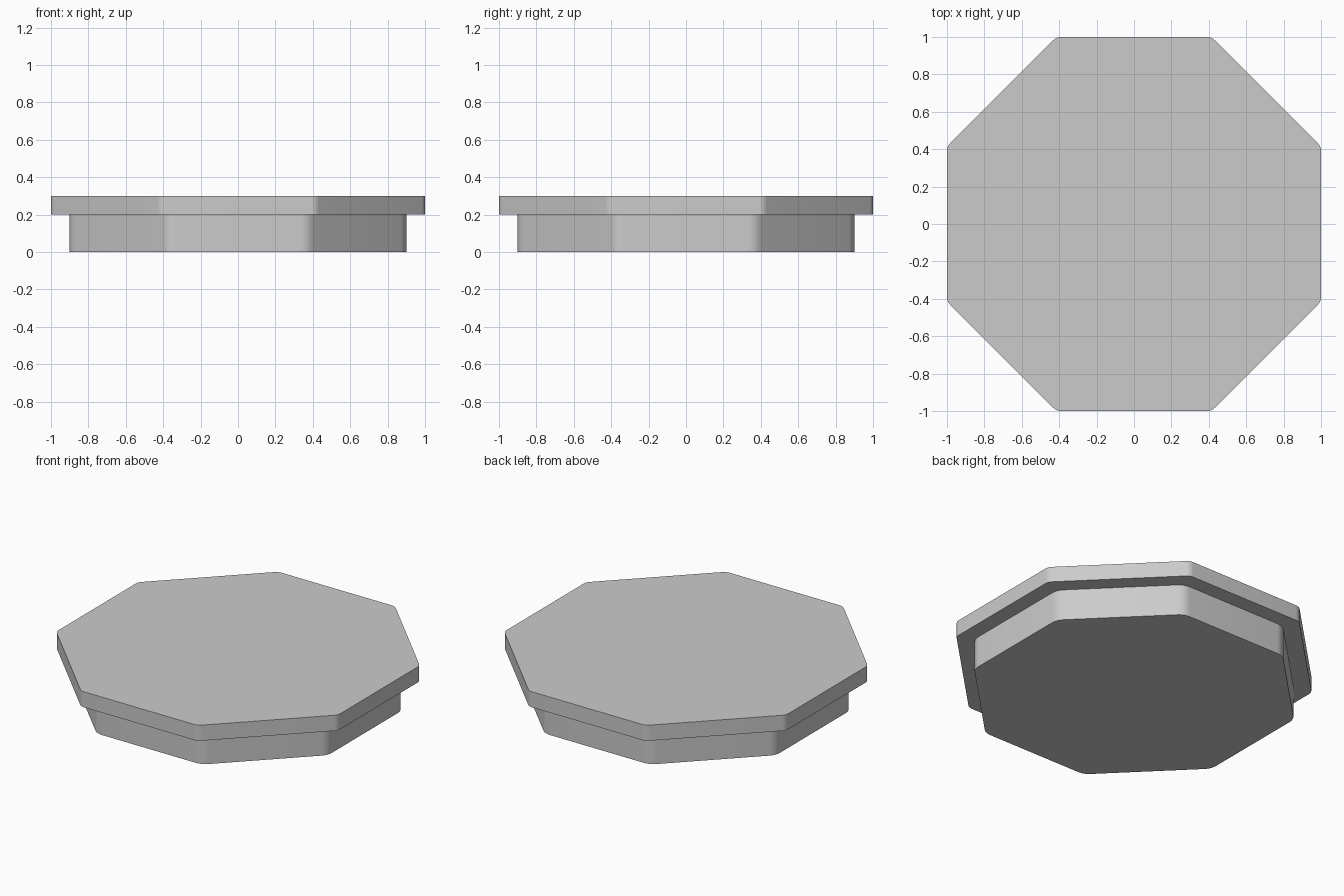
import bpy
import bmesh
from math import cos, sin, pi, radians

if "Cube" in bpy.data.objects:
    bpy.data.objects.remove(bpy.data.objects["Cube"], do_unlink=True)

grey = bpy.data.materials.new("plain grey")
grey.use_nodes = True
colour = (0.6, 0.6, 0.6, 1)
grey.diffuse_color = colour
grey.node_tree.nodes["Principled BSDF"].inputs["Base Color"].default_value = colour


def rounded_octagon(name, apothem, fillet, bottom, top, steps=6):
    """Extruded octagon whose upright corners are rounded."""
    bm = bmesh.new()
    reach = (apothem - fillet) / cos(pi / 8)
    ring = []
    for corner in range(8):
        middle = pi / 8 + corner * pi / 4
        for i in range(steps + 1):
            a = middle + (i / steps - 0.5) * pi / 4
            ring.append(bm.verts.new((reach * cos(middle) + fillet * cos(a),
                                      reach * sin(middle) + fillet * sin(a), bottom)))
    base = bm.faces.new(ring)
    raised = bmesh.ops.extrude_face_region(bm, geom=[base], use_keep_orig=True)
    verts = [g for g in raised["geom"] if isinstance(g, bmesh.types.BMVert)]
    bmesh.ops.translate(bm, verts=verts, vec=(0, 0, top - bottom))
    bmesh.ops.recalc_face_normals(bm, faces=bm.faces)
    mesh = bpy.data.meshes.new(name)
    bm.to_mesh(mesh)
    bm.free()
    mesh.materials.append(grey)
    obj = bpy.data.objects.new(name, mesh)
    bpy.context.collection.objects.link(obj)
    bpy.ops.object.select_all(action="DESELECT")
    obj.select_set(True)
    bpy.context.view_layer.objects.active = obj
    bpy.ops.object.shade_smooth_by_angle(angle=radians(30))
    return obj


# Narrower plinth under a wider top slab
rounded_octagon("plinth", 0.9, 0.1, 0, 0.2)
rounded_octagon("top_slab", 1.0, 0.06, 0.2, 0.3)
